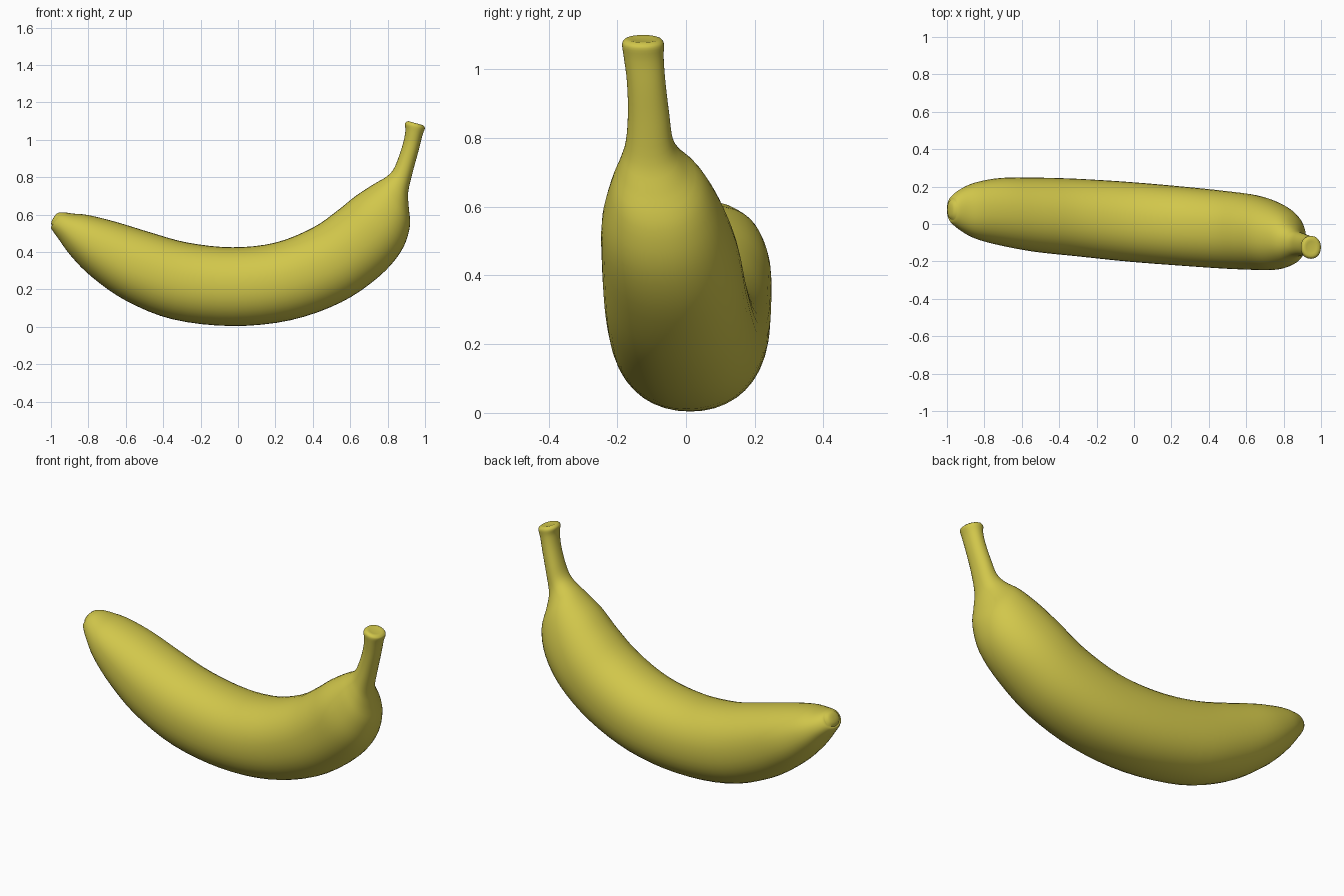
import bpy, bmesh, math
from mathutils import Vector

if "Cube" in bpy.data.objects:
    bpy.data.objects.remove(bpy.data.objects["Cube"])

# Stations along the fruit: outer-curve x,z / inner-curve x,z / half width / y centre
stations = [
    (-.995, .54, -.948, .611, .055, .077),
    (-.998, .525, -.93, .612, .075, .077),
    (-.96, .47, -.88, .605, .112, .076),
    (-.89, .375, -.80, .597, .15, .072),
    (-.78, .265, -.65, .56, .18, .066),
    (-.60, .14, -.47, .505, .198, .05),
    (-.35, .04, -.27, .45, .207, .035),
    (-.03, .004, -.03, .425, .213, .012),
    (.28, .035, .20, .45, .212, -.01),
    (.55, .13, .40, .53, .208, -.03),
    (.75, .265, .53, .62, .20, -.045),
    (.87, .40, .63, .70, .18, -.065),
    (.918, .53, .73, .765, .14, -.08),
    (.913, .64, .79, .80, .095, -.098),
    (.91, .72, .83, .84, .07, -.106),
    (.935, .83, .86, .91, .06, -.109),
    (.965, .94, .885, .99, .056, -.116),
    (.985, 1.02, .895, 1.05, .058, -.123),
    (.999, 1.06, .892, 1.085, .061, -.125),
    (.993, 1.073, .903, 1.098, .054, -.125),
]
SIDES, STEPS, POWER = 40, 4, 2 / 2.15


def smooth_stations(pts, steps):
    """Catmull-Rom interpolation of every station value."""
    out = []
    for i in range(len(pts) - 1):
        quad = (pts[max(i - 1, 0)], pts[i], pts[i + 1], pts[min(i + 2, len(pts) - 1)])
        for k in range(steps):
            t = k / steps
            out.append([.5 * (2 * b + (c - a) * t + (2 * a - 5 * b + 4 * c - d) * t * t
                              + (3 * b - a - 3 * c + d) * t ** 3) for a, b, c, d in zip(*quad)])
    return out + [list(pts[-1])]


def soft(v):
    return math.copysign(abs(v) ** POWER, v)


bm = bmesh.new()


def bridge(a, b):
    for j in range(SIDES):
        k = (j + 1) % SIDES
        bm.faces.new((a[j], a[k], b[k], b[j]))


# Body and stem skin: softly squared rings
rings = []
for lx, lz, ux, uz, w, yc in smooth_stations(stations, STEPS):
    mid = Vector(((lx + ux) / 2, yc, (lz + uz) / 2))
    up = Vector(((ux - lx) / 2, 0, (uz - lz) / 2))
    ring = []
    for j in range(SIDES):
        a = 2 * math.pi * j / SIDES
        ring.append(bm.verts.new(mid + up * soft(math.sin(a)) + Vector((0, w * soft(math.cos(a)), 0))))
    rings.append(ring)
for a, b in zip(rings, rings[1:]):
    bridge(a, b)


# Rounded blossom end and nearly flat cut stem end
def cap(ring, offset, levels):
    mid = sum((v.co for v in ring), Vector()) / SIDES
    prev = ring
    for scale, depth in levels:
        new = [bm.verts.new(mid + (v.co - mid) * scale + offset * depth) for v in ring]
        bridge(prev, new)
        prev = new
    bm.faces.new(prev)


cap(rings[0], Vector((-.014, 0, .009)), [(.85, .55), (.55, .9), (.2, 1)])
cap(rings[-1], Vector((.002, 0, .004)), [(.85, .8), (.6, .3), (.2, 0)])
bmesh.ops.recalc_face_normals(bm, faces=bm.faces)

mesh = bpy.data.meshes.new("banana")
bm.to_mesh(mesh)
bm.free()
banana = bpy.data.objects.new("banana", mesh)
bpy.context.collection.objects.link(banana)

# Yellow peel
peel = bpy.data.materials.new("yellow_peel")
peel.diffuse_color = (.64, .57, .07, 1)
peel.use_nodes = True
peel.node_tree.nodes["Principled BSDF"].inputs["Base Color"].default_value = peel.diffuse_color
mesh.materials.append(peel)

bpy.context.view_layer.objects.active = banana
banana.select_set(True)
bpy.ops.object.shade_smooth_by_angle(angle=math.radians(50))
